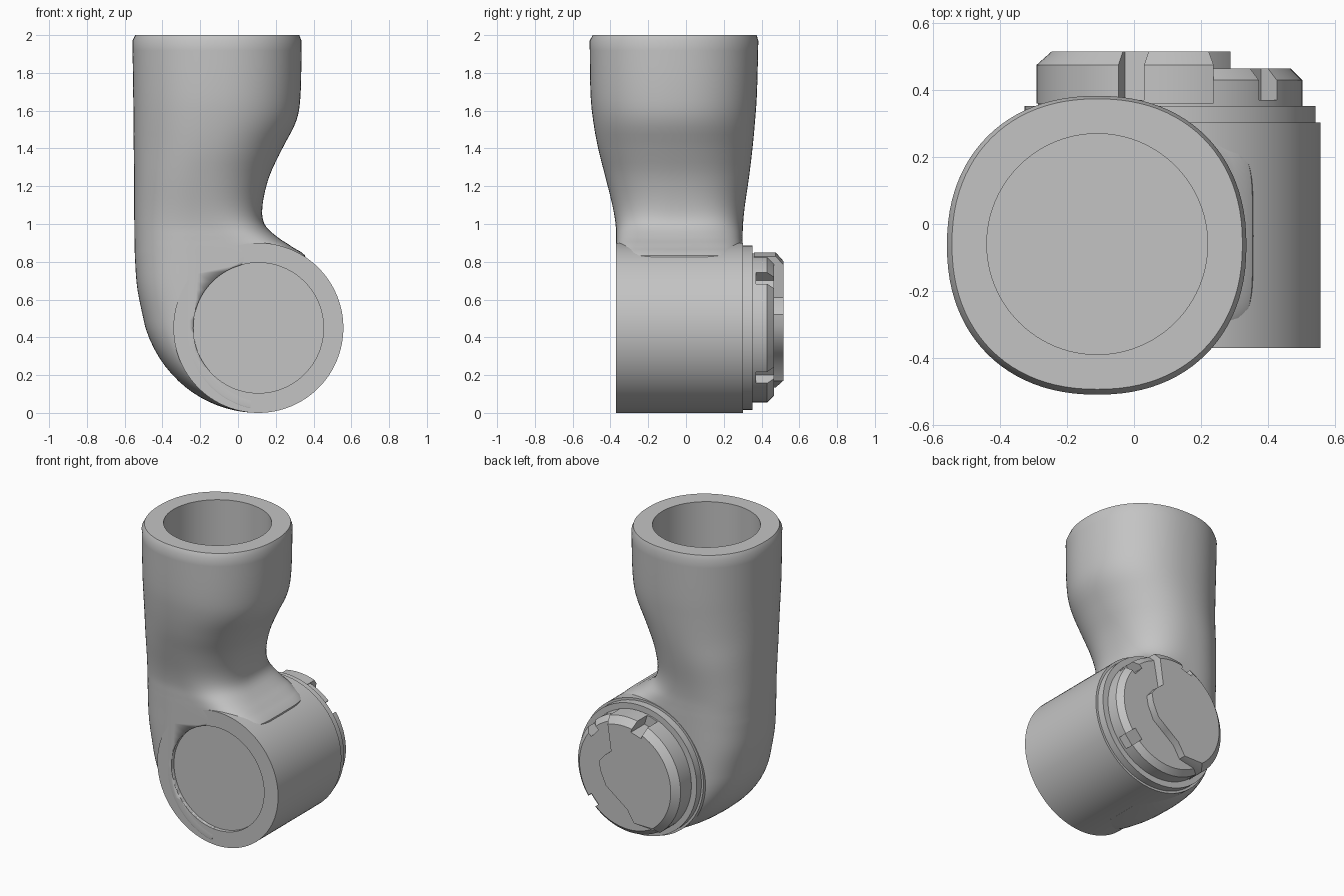
import bpy, bmesh, math
from mathutils import Vector

if "Cube" in bpy.data.objects:
    bpy.data.objects.remove(bpy.data.objects["Cube"], do_unlink=True)

SEG = 96
AX, AZ = 0.108, 0.45          # drum axis, parallel to y
R = 0.45                      # drum radius

grey = bpy.data.materials.new("plain grey")
grey.use_nodes = True
colour = (0.55, 0.55, 0.55, 1)
grey.diffuse_color = colour
grey.node_tree.nodes["Principled BSDF"].inputs["Base Color"].default_value = colour


def loft(name, rings, smooth=True):
    """Skin equal-length closed rings and cap both ends."""
    bm = bmesh.new()
    loops = [[bm.verts.new(p) for p in ring] for ring in rings]
    n = len(loops[0])
    for a, b in zip(loops, loops[1:]):
        for i in range(n):
            j = (i + 1) % n
            bm.faces.new((a[i], a[j], b[j], b[i]))
    bm.faces.new(loops[0])
    bm.faces.new(loops[-1])
    bmesh.ops.recalc_face_normals(bm, faces=bm.faces)
    mesh = bpy.data.meshes.new(name)
    bm.to_mesh(mesh)
    bm.free()
    mesh.materials.append(grey)
    ob = bpy.data.objects.new(name, mesh)
    bpy.context.collection.objects.link(ob)
    if smooth:
        bpy.ops.object.select_all(action='DESELECT')
        ob.select_set(True)
        bpy.context.view_layer.objects.active = ob
        bpy.ops.object.shade_smooth_by_angle(angle=math.radians(35))
    return ob


def turned(name, profile):
    """Lathe (radius, y) pairs about the drum axis."""
    angles = [2 * math.pi * i / SEG for i in range(SEG)]
    return loft(name, [[(AX + r * math.cos(a), y, AZ + r * math.sin(a)) for a in angles]
                       for r, y in profile])


def cut(target, cutter):
    cutter.hide_render = True
    mod = target.modifiers.new("cut", 'BOOLEAN')
    mod.operation = 'DIFFERENCE'
    mod.solver = 'EXACT'
    mod.object = cutter
    bpy.context.view_layer.objects.active = target
    bpy.ops.object.modifier_apply(modifier=mod.name)
    bpy.data.objects.remove(cutter, do_unlink=True)


def section(left, mid, right, yf, yb, nl=2, nr=2):
    """Two half superellipses; left, mid, right are (x, z), nl and nr their squareness."""
    left, mid, right = Vector(left), Vector(mid), Vector(right)
    cy, hy = (yf + yb) / 2, (yb - yf) / 2
    ring = []
    for i in range(SEG):
        a = 2 * math.pi * i / SEG
        c, s = math.cos(a), math.sin(a)
        side, n = (right, nr) if c > 0 else (left, nl)
        p = mid + (side - mid) * abs(c) ** (2 / n)
        ring.append((p.x, cy + hy * math.copysign(abs(s) ** (2 / n), s), p.y))
    return ring


def spline(rows, steps):
    """Catmull-Rom interpolation of table rows."""
    out = []
    for i in range(len(rows) - 1):
        quad = [rows[max(i - 1, 0)], rows[i], rows[i + 1], rows[min(i + 2, len(rows) - 1)]]
        for s in range(steps):
            t = s / steps
            out.append([b + t / 2 * (c - a + t * (2*a - 5*b + 4*c - d + t * (3*(b - c) + d - a)))
                        for a, b, c, d in zip(*quad)])
    return out + [rows[-1]]


# Arm outline: z, left x, middle x, right x, front y, back y, left and right squareness
F, B = -.371, .3
rows = [
    (1.97, -.559, -.11, .336, -.51, .383, 2.2, 2.2),
    (1.7, -.555, -.11, .332, -.506, .376, 2.2, 2.2),
    (1.55, -.553, -.12, .31, -.492, .366, 2.2, 2.2),
    (1.4, -.552, -.15, .235, -.465, .352, 2.2, 2.2),
    (1.25, -.55, -.19, .165, -.427, .334, 2.3, 2.3),
    (1.1, -.55, -.21, .13, -.39, .312, 2.4, 2.5),
    (1.0, -.549, -.21, .14, -.373, .302, 2.5, 3),
    (.93, -.548, -.21, .21, F, B, 2.5, 4),
    (.88, -.547, -.21, .285, F, B, 2.5, 5),
    (.81, -.545, -.21, .36, F, B, 2.5, 5),
    (.65, -.532, -.22, .25, F, B, 2.5, 4),
    (AZ, -.49, -.232, .068, F, B, 2.4, 2.4),
]
body = [section((l, z), (m, z), (r, z), f, b, nl, nr)
        for z, l, m, r, f, b, nl, nr in spline(rows, 4)]

# Elbow sections swing round the drum axis to the underside
for k in range(1, 16):
    t = k / 16
    a = math.pi * (1 + t / 2)
    d = Vector((math.cos(a), math.sin(a)))
    p = Vector((AX, AZ))
    mid = .34 + .09 * t
    body.append(section(p + d * (R + .148 * (1 - t) ** 2), p + d * mid,
                        p + d * (mid - .3), F, B, 2.4, 2.4))


def round_ring(r, z, n=2):
    return section((-.11 - r, z), (-.11, z), (-.11 + r, z), -.06 - r, -.06 + r, n, n)


# Blind bore, flat rim and chamfer at the open end
arm = loft("bent_arm", [round_ring(.33, 1.5), round_ring(.33, 2), round_ring(.434, 2, 2.2)] + body)
cut(arm, turned("recess_cutter", [(.345, -.5), (.345, -.34)]))

# Drum with a shallow round recess in its front
turned("drum", [(.345, -.343), (.345, -.37), (R, -.37), (R, .303)])
turned("back_flange", [(.435, .29), (.435, .353)])

# Stepped coupling face: low chamfered disc and raised half with a curved edge
low = turned("coupling_base", [(.395, .34), (.395, .43), (.36, .465)])
edge = [(-.08, -.28), (-.03, -.2), (.05, -.14), (.13, -.08), (.17, .01),
        (.18, .07), (.14, .12), (.09, .16)]


def half_ring(r, y):
    arc = [math.radians(71 + 161 * i / 40) for i in range(41)]
    pts = [(r * math.cos(a), r * math.sin(a)) for a in arc] + edge
    return [(AX + u, y, AZ + v) for u, v in pts]


high = loft("coupling_raised_half", [half_ring(.4, .36), half_ring(.4, .475), half_ring(.355, .515)])


def notch(target, angle, width, inner, floor):
    """Radial slot through the coupling rim."""
    a = math.radians(angle)
    d = Vector((math.cos(a), 0, math.sin(a)))
    s = Vector((-d.z, 0, d.x)) * width / 2
    o = Vector((AX, 0, AZ))
    rings = [[o + d * r + s * q + Vector((0, y, 0))
              for r, q in ((inner, -1), (.6, -1), (.6, 1), (inner, 1))] for y in (floor, .6)]
    cut(target, loft("notch_cutter", rings, False))


for part in (low, high):
    notch(part, 107, .08, .33, .37)
for angle in (42, -42):
    notch(low, angle, .08, .33, .37)
